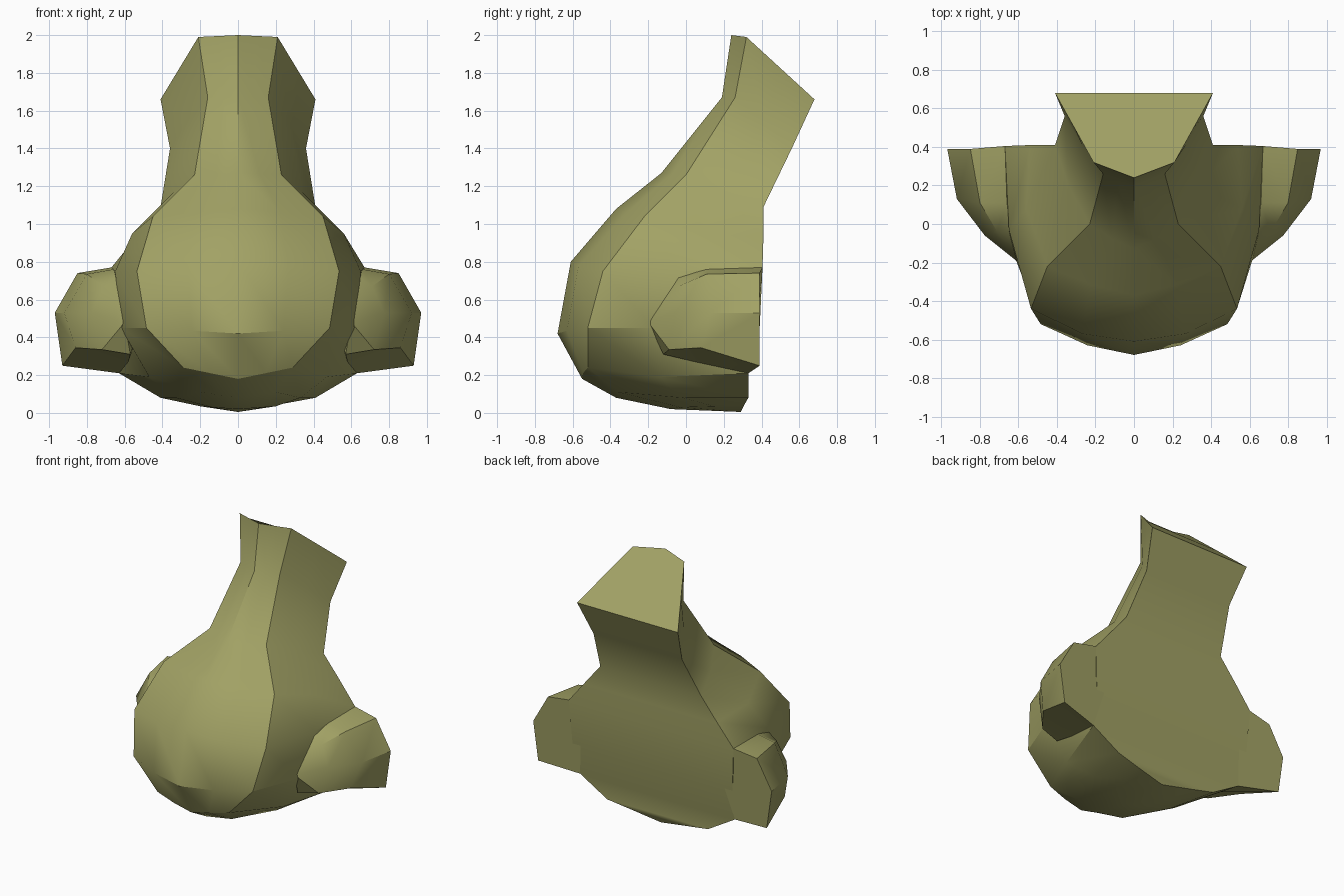
import bpy, bmesh, math
from mathutils import Vector

if "Cube" in bpy.data.objects:
    bpy.data.objects.remove(bpy.data.objects["Cube"])

skin = bpy.data.materials.new("olive_skin")
skin.diffuse_color = (0.36, 0.36, 0.13, 1)
skin.use_nodes = True
skin.node_tree.nodes["Principled BSDF"].inputs["Base Color"].default_value = skin.diffuse_color


def loft(name, rings, closed_start, tip, mirror=False):
    """Skin closed rings, cap the first one and fan the last one to a tip."""
    bm = bmesh.new()
    loops = [[bm.verts.new(p) for p in ring] for ring in rings]
    n = len(rings[0])
    for a, b in zip(loops, loops[1:]):
        for i in range(n):
            j = (i + 1) % n
            bm.faces.new((a[i], a[j], b[j], b[i]))
    if closed_start:
        bm.faces.new(loops[0])
    end = bm.verts.new(tip)
    for i in range(n):
        bm.faces.new((loops[-1][i], loops[-1][(i + 1) % n], end))
    bmesh.ops.recalc_face_normals(bm, faces=bm.faces)
    mesh = bpy.data.meshes.new(name)
    bm.to_mesh(mesh)
    bm.free()
    mesh.materials.append(skin)
    ob = bpy.data.objects.new(name, mesh)
    bpy.context.collection.objects.link(ob)
    bpy.ops.object.select_all(action='DESELECT')
    bpy.context.view_layer.objects.active = ob
    ob.select_set(True)
    if mirror:
        mod = ob.modifiers.new("mirror", 'MIRROR')
        mod.use_mirror_merge = False
    bpy.ops.object.shade_smooth_by_angle(angle=math.radians(32))
    return ob


# Guide curves from the top of the bridge down to the underside
centre = [(.24, 2), (.19, 1.67), (-.13, 1.27), (-.37, 1.08), (-.61, .80),
          (-.68, .42), (-.55, .18), (-.37, .08), (-.08, .02)]
crease = [(.21, .32, 1.99), (.16, .26, 1.67), (.23, 0, 1.26), (.45, -.22, 1.04),
          (.535, -.44, .75), (.485, -.52, .45), (.29, -.52, .24),
          (.20, -.36, .11), (.14, -.03, .03)]
side = [(.31, .50, 1.825), (.27, .41, 1.54), (.34, .20, 1.17), (.56, .08, .95),
        (.65, -.03, .75), (.62, -.17, .45), (.47, -.14, .19),
        (.33, -.02, .08), (.20, .15, .035)]
back = [(.41, .68, 1.66), (.36, .56, 1.40), (.41, .41, 1.09), (.54, .41, .93),
        (.67, .405, .77), (.65, .39, .45), (.63, .33, .21),
        (.41, .33, .08), (.22, .31, .045)]
bulge = [0, 0, .01, .02, .045, .03, .01, 0, 0]

# Bridge and ball of the nose
rings = []
for (cy, cz), c, s, b, out in zip(centre, crease, side, back, bulge):
    mid = (Vector((0, cy, cz)) + Vector(c)) / 2 - Vector((0, out, 0))
    half = [tuple(mid), c, s, b]
    left = [(-x, y, z) for x, y, z in reversed(half)]
    rings.append(left + [(0, cy, cz)] + half)
loft("nose_body", rings, True, (0, .29, .005))

# Nostril wings: flat at the back, rounding off towards the front
wing = [
    [(.67, .405, .77), (.85, .39, .74), (.97, .39, .53), (.93, .39, .25), (.63, .33, .21), (.5, .39, .5)],
    [(.66, .11, .76), (.80, .11, .735), (.92, .13, .53), (.86, .08, .345), (.58, .05, .27), (.5, .1, .5)],
    [(.64, -.04, .72), (.71, -.04, .67), (.775, -.06, .53), (.72, -.09, .335), (.57, -.12, .31), (.5, -.05, .5)],
]
loft("nostril_wing", wing, True, (.60, -.20, .48), mirror=True)
